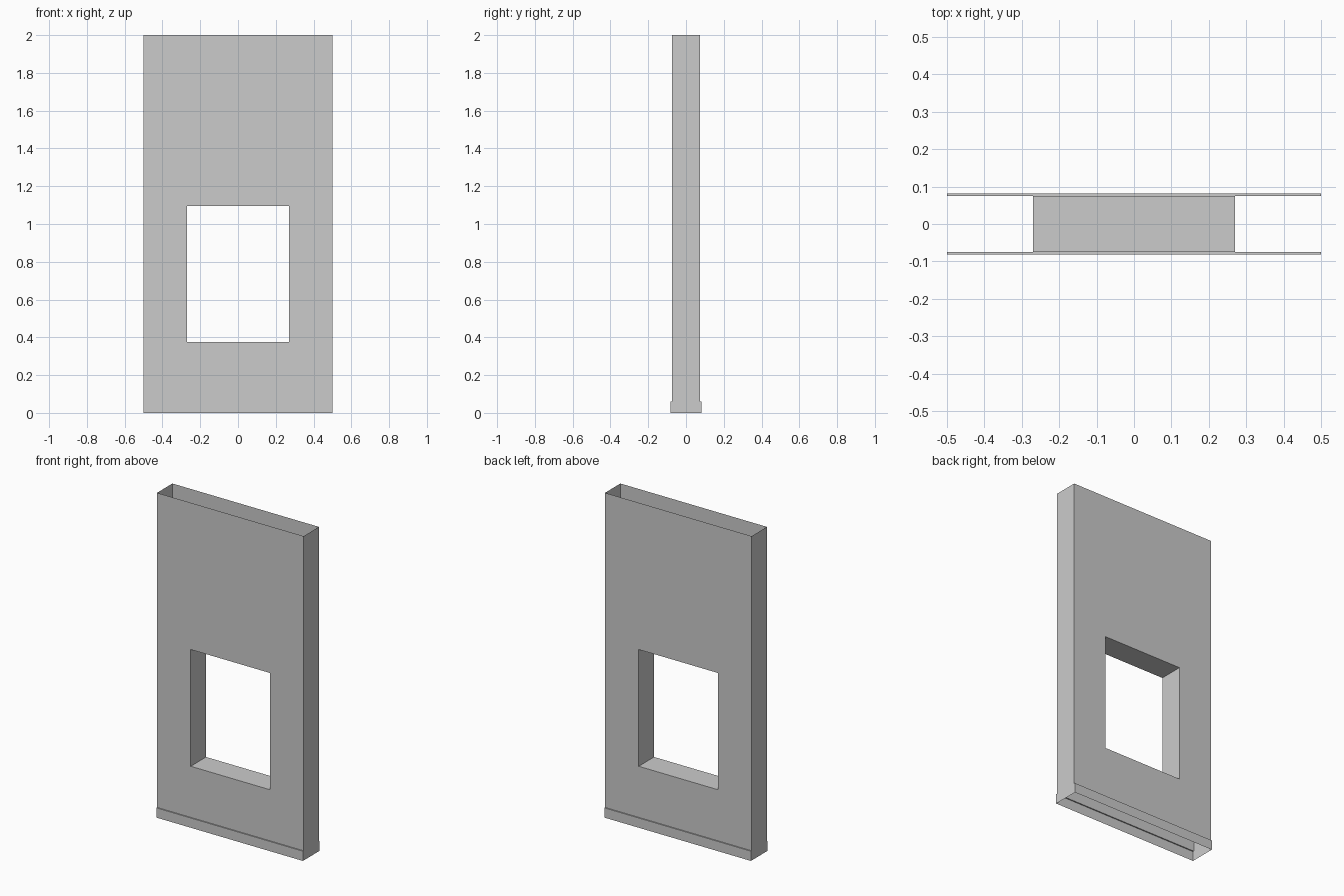
import bpy
import bmesh

cube = bpy.data.objects.get("Cube")
if cube:
    bpy.data.objects.remove(cube, do_unlink=True)

HALF_W, TOP = 0.5, 2.0
WALL_Y, SKIRT_Y, SKIRT_Z = 0.075, 0.082, 0.06
WIN_X, WIN_BOTTOM, WIN_TOP = 0.27, 0.375, 1.095

grey = bpy.data.materials.new("plain grey")
grey.use_nodes = True
colour = (0.6, 0.6, 0.6, 1)
grey.diffuse_color = colour
grey.node_tree.nodes["Principled BSDF"].inputs["Base Color"].default_value = colour


def rect(bm, half_x, y, low, high):
    """Four corners of an upright rectangle, anticlockwise from the front."""
    corners = ((-half_x, low), (half_x, low), (half_x, high), (-half_x, high))
    return [bm.verts.new((x, y, z)) for x, z in corners]


def bridge(bm, a, b, sides=range(4)):
    """Join two rectangles along the chosen sides."""
    for i in sides:
        j = (i + 1) % 4
        bm.faces.new((a[i], a[j], b[j], b[i]))


def finish(bm, name):
    bmesh.ops.recalc_face_normals(bm, faces=bm.faces)
    mesh = bpy.data.meshes.new(name)
    bm.to_mesh(mesh)
    bm.free()
    mesh.materials.append(grey)
    bpy.context.collection.objects.link(bpy.data.objects.new(name, mesh))


# Hollow wall, open above and below, with a lined window opening
bm = bmesh.new()
outer = [rect(bm, HALF_W, y, SKIRT_Z, TOP) for y in (-WALL_Y, WALL_Y)]
inner = [rect(bm, WIN_X, y, WIN_BOTTOM, WIN_TOP) for y in (-WALL_Y, WALL_Y)]
for o, i in zip(outer, inner):
    bridge(bm, o, i)
bridge(bm, *outer, sides=(1, 3))
bridge(bm, *inner)
finish(bm, "wall_shell")

# Skirting: slightly wider, open underneath, with a narrow ledge on top
bm = bmesh.new()
bands = [rect(bm, HALF_W, y, 0, SKIRT_Z) for y in (-SKIRT_Y, SKIRT_Y)]
for band, y in zip(bands, (-WALL_Y, WALL_Y)):
    bm.faces.new(band)
    ledge = [bm.verts.new((v.co.x, y, SKIRT_Z)) for v in band[2:]]
    bm.faces.new((band[3], band[2], ledge[0], ledge[1]))
bridge(bm, *bands, sides=(1, 3))
finish(bm, "skirting")
